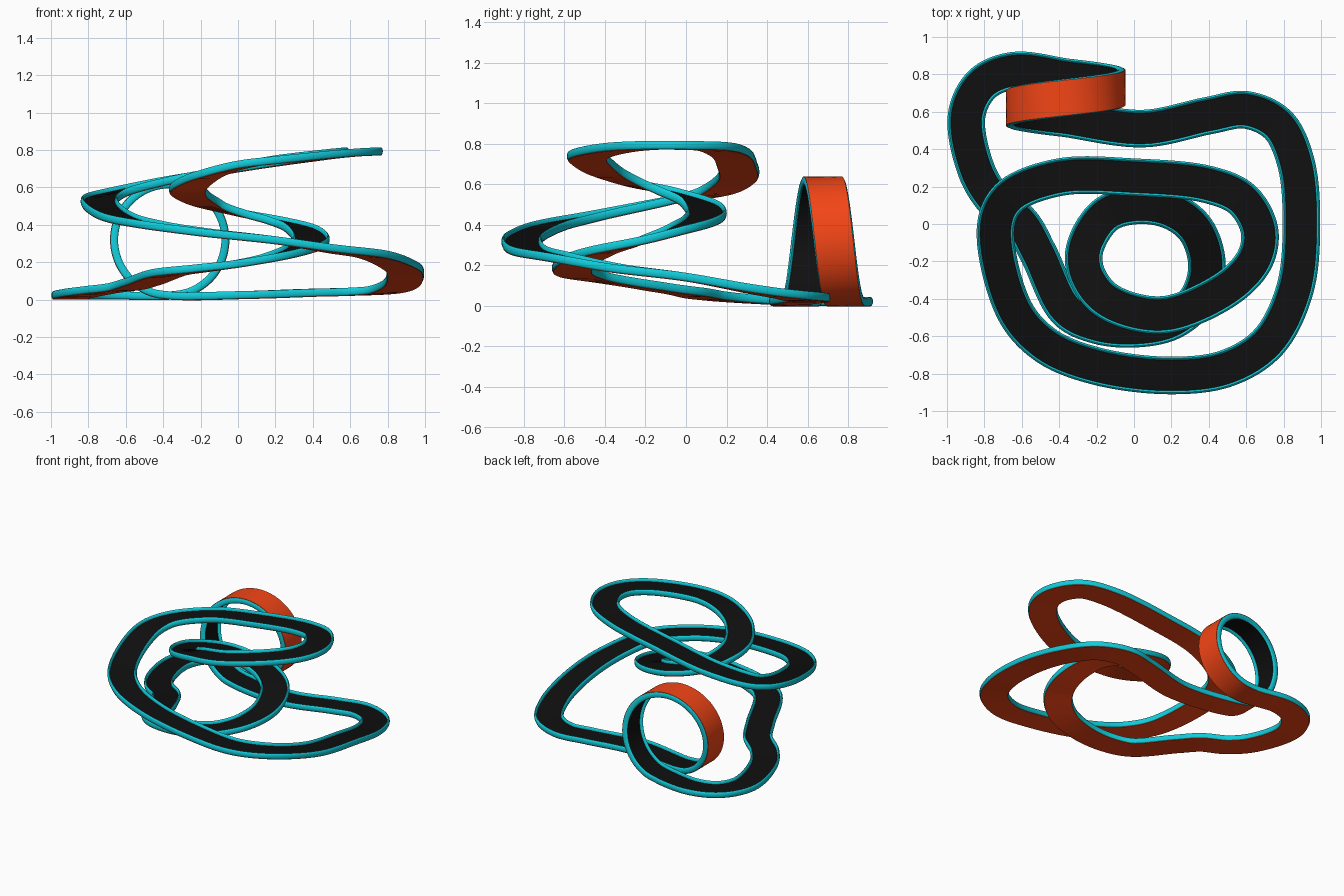
import bpy, math
from mathutils import Vector

if "Cube" in bpy.data.objects:
    bpy.data.objects.remove(bpy.data.objects["Cube"])

# Centre line of the track underside, after the vertical loop, in driving order
PATH = [
    (-.64, .82, 0), (-.81, .75, 0), (-.895, .58, 0), (-.84, .28, .015), (-.74, .12, .03),
    (-.6, 0, .05), (-.51, -.16, .075), (-.36, -.46, .125), (-.2, -.54, .145), (0, -.56, .17),
    (.2, -.52, .21), (.34, -.4, .255), (.39, -.22, .30), (.33, -.03, .36), (.2, .07, .40),
    (.02, .1, .44), (-.15, .05, .49), (-.26, -.12, .55), (-.26, -.25, .585), (-.17, -.39, .64),
    (0, -.47, .695), (.2, -.48, .725), (.52, -.33, .76), (.65, -.18, .77), (.67, -.03, .77),
    (.58, .13, .765), (.4, .21, .74), (0, .25, .68), (-.4, .25, .61), (-.67, .14, .545),
    (-.74, -.02, .51), (-.64, -.46, .42), (-.47, -.65, .38), (-.2, -.76, .34), (.2, -.81, .295),
    (.5, -.77, .25), (.72, -.63, .22), (.86, -.35, .165), (.895, 0, .12), (.865, .33, .06),
    (.77, .53, .03), (.6, .61, .02), (.4, .58, .015), (.05, .51, .003),
]
LOOP_X, LOOP_R, LOOP_N, SUB = -.365, .319, 16, 10

# Vertical loop: a circle that drifts sideways
loop = []
for i in range(LOOP_N + 1):
    a = math.tau * i / LOOP_N
    loop.append(Vector((LOOP_X - LOOP_R * math.sin(a), .565 + .22 * i / LOOP_N,
                        LOOP_R * (1 - math.cos(a)))))
points = loop + [Vector(p) for p in PATH]


def spline(p0, p1, p2, p3, u):
    """Centripetal Catmull-Rom between p1 and p2."""
    t1 = (p1 - p0).length ** .5
    t2 = t1 + (p2 - p1).length ** .5
    t3 = t2 + (p3 - p2).length ** .5
    t = t1 + (t2 - t1) * u
    a1 = p0.lerp(p1, t / t1)
    a2 = p1.lerp(p2, (t - t1) / (t2 - t1))
    a3 = p2.lerp(p3, (t - t2) / (t3 - t2))
    return a1.lerp(a2, t / t2).lerp(a2.lerp(a3, (t - t1) / (t3 - t1)), u)


n = len(points)
line = [spline(points[i - 1], points[i], points[(i + 1) % n], points[(i + 2) % n], s / SUB)
        for i in range(n) for s in range(SUB)]

# Frame at each sample: the road stays level sideways, also through the loop
frames = []
for i, p in enumerate(line):
    t = (line[(i + 1) % len(line)] - line[i - 1]).normalized()
    if i <= LOOP_N * SUB:
        y = Vector((0, 1, 0))
        side = (y - t * y.dot(t)).normalized()
    else:
        side = Vector((t.y, -t.x, 0)).normalized()
    frames.append((p, side, side.cross(t).normalized()))


def material(name, color):
    m = bpy.data.materials.new(name)
    m.diffuse_color = (*color, 1)
    m.use_nodes = True
    m.node_tree.nodes["Principled BSDF"].inputs["Base Color"].default_value = m.diffuse_color
    return m


def sweep(name, profile, mat):
    """Sweep a closed (sideways, up) profile round the whole track."""
    k, m = len(profile), len(frames)
    verts = [p + s * a + u * b for p, s, u in frames for a, b in profile]
    faces = [(i * k + j, i * k + (j + 1) % k,
              (i + 1) % m * k + (j + 1) % k, (i + 1) % m * k + j)
             for i in range(m) for j in range(k)]
    mesh = bpy.data.meshes.new(name)
    mesh.from_pydata(verts, [], faces)
    mesh.materials.append(mat)
    ob = bpy.data.objects.new(name, mesh)
    bpy.context.collection.objects.link(ob)
    bpy.context.view_layer.objects.active = ob
    ob.select_set(True)
    bpy.ops.object.shade_smooth_by_angle(angle=math.radians(40))
    ob.select_set(False)


def box(w, low, high):
    return [(-w, low), (-w, high), (w, high), (w, low)]


black = material("asphalt_black", (.005, .005, .005))
red = material("underside_red", (.9, .06, .008))
cyan = material("rail_cyan", (.006, .6, .7))

# Road deck and coloured underside
sweep("road_surface", box(.09, .012, .022), black)
sweep("road_underside", box(.094, 0, .012), red)

# Rounded rails along both edges
for name, sx in (("left_rail", -1), ("right_rail", 1)):
    oval = [(sx * .091 + .0095 * math.cos(math.tau * j / 12),
             .022 - .021 * math.sin(math.tau * j / 12)) for j in range(12)]
    sweep(name, oval, cyan)
